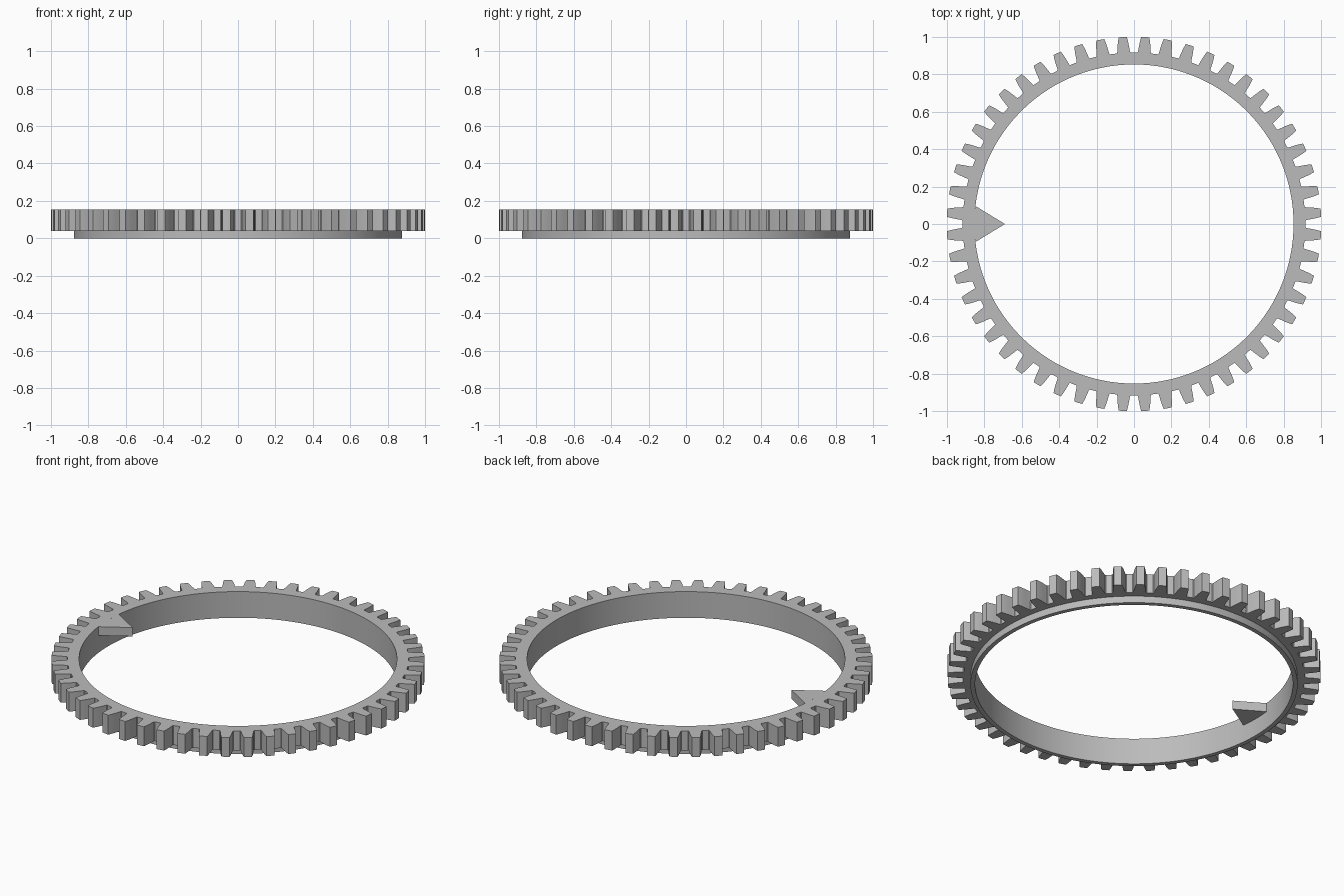
import bpy, bmesh, math

cube = bpy.data.objects.get("Cube")
if cube:
    bpy.data.objects.remove(cube, do_unlink=True)

TEETH = 52
R_IN, R_LIP, R_ROOT, R_TIP = 0.853, 0.878, 0.916, 1.0012
Z_LIP, Z_TOP, Z_POINTER = 0.04, 0.155, 0.103

# Material
grey = bpy.data.materials.new("plain grey")
grey.use_nodes = True
colour = (0.5, 0.5, 0.5, 1)
grey.diffuse_color = colour
grey.node_tree.nodes["Principled BSDF"].inputs["Base Color"].default_value = colour


def finish(name, bm):
    bmesh.ops.recalc_face_normals(bm, faces=bm.faces)
    mesh = bpy.data.meshes.new(name)
    bm.to_mesh(mesh)
    bm.free()
    mesh.materials.append(grey)
    obj = bpy.data.objects.new(name, mesh)
    bpy.context.collection.objects.link(obj)
    bpy.ops.object.select_all(action='DESELECT')
    obj.select_set(True)
    bpy.context.view_layer.objects.active = obj
    bpy.ops.object.shade_smooth_by_angle(angle=math.radians(30))
    return obj


def polar(r, a, z):
    return (r * math.cos(a), r * math.sin(a), z)


# One tooth outline: (angle from tooth centre, radius), mirrored about the centre
half = [(0.0215, R_TIP), (0.0265, 0.982), (0.0303, 0.963), (0.0335, 0.943),
        (0.0362, 0.926), (0.038, 0.919), (0.042, R_ROOT), (0.051, R_ROOT)]
tooth = [(-a, r) for a, r in reversed(half)] + [(0, R_TIP)] + half
pitch = math.tau / TEETH

# Toothed ring with a narrow lip below: cross-section swept round the outline
bm = bmesh.new()
columns = []
for i in range(TEETH):
    for da, r in tooth:
        a = (i + 0.5) * pitch + da
        section = [(R_IN, 0), (R_IN, Z_TOP), (r, Z_TOP), (r, Z_LIP),
                   (R_LIP, Z_LIP), (R_LIP, 0)]
        columns.append([bm.verts.new(polar(sr, a, z)) for sr, z in section])
for i, col in enumerate(columns):
    nxt = columns[(i + 1) % len(columns)]
    for j in range(len(col)):
        k = (j + 1) % len(col)
        bm.faces.new((col[j], nxt[j], nxt[k], col[k]))
finish("toothed_ring", bm)

# Inward pointer, its back following the inner wall
bm = bmesh.new()
spread = 0.113
outline = [(0.69, math.pi)] + [(R_IN, math.pi + spread * (t / 4 - 1)) for t in range(9)]
face = bm.faces.new([bm.verts.new(polar(r, a, Z_POINTER)) for r, a in outline])
top = bmesh.ops.extrude_face_region(bm, geom=[face], use_keep_orig=True)
for v in top["geom"]:
    if isinstance(v, bmesh.types.BMVert):
        v.co.z = Z_TOP
finish("pointer", bm)
